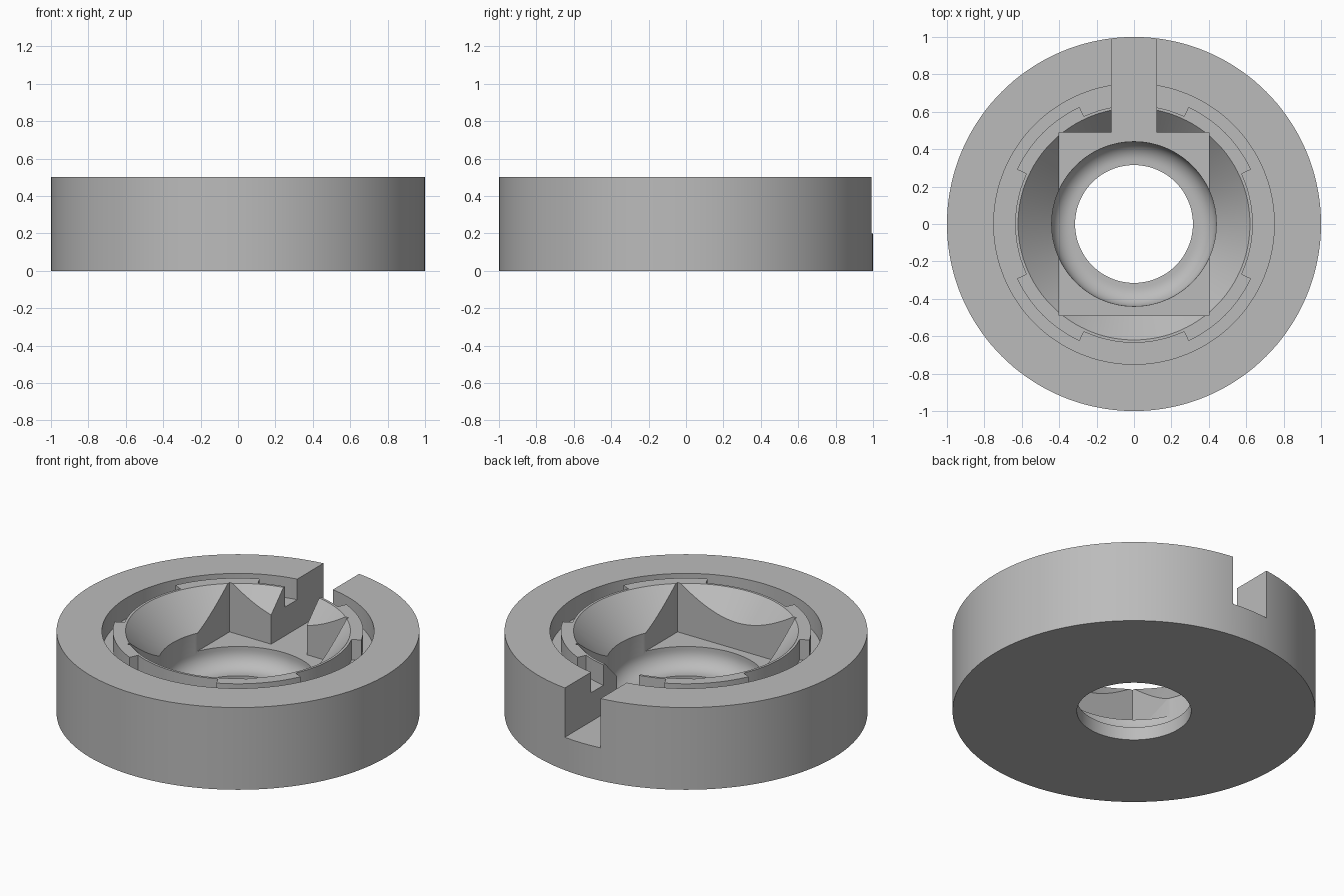
import bpy, bmesh, math
from math import sin, cos, radians

SEGMENTS = 144
TOP, GROOVE_Z, FLOOR_Z = 0.5, 0.375, 0.2

if "Cube" in bpy.data.objects:
    bpy.data.objects.remove(bpy.data.objects["Cube"], do_unlink=True)

grey = bpy.data.materials.new("plain_grey")
grey.use_nodes = True
grey.diffuse_color = (0.5, 0.5, 0.5, 1)
grey.node_tree.nodes["Principled BSDF"].inputs["Base Color"].default_value = (0.5, 0.5, 0.5, 1)


def finish(name, bm):
    bmesh.ops.recalc_face_normals(bm, faces=bm.faces)
    mesh = bpy.data.meshes.new(name)
    bm.to_mesh(mesh)
    bm.free()
    obj = bpy.data.objects.new(name, mesh)
    mesh.materials.append(grey)
    bpy.context.collection.objects.link(obj)
    return obj


def revolve(name, profile, start=0, sweep=360):
    """Turn a closed (radius, height) profile about z; partial sweeps get end caps."""
    bm = bmesh.new()
    steps = round(SEGMENTS * sweep / 360)
    full = sweep == 360
    rings = []
    for i in range(steps if full else steps + 1):
        a = radians(start + sweep * i / steps)
        rings.append([bm.verts.new((r * cos(a), r * sin(a), z)) for r, z in profile])
    n = len(profile)
    for i in range(steps):
        p, q = rings[i], rings[(i + 1) % len(rings)]
        for j in range(n):
            k = (j + 1) % n
            bm.faces.new((p[j], q[j], q[k], p[k]))
    if not full:
        bm.faces.new(rings[0])
        bm.faces.new(rings[-1])
    return finish(name, bm)


def prism(name, outline, z0, z1):
    bm = bmesh.new()
    face = bm.faces.new([bm.verts.new((x, y, z0)) for x, y in outline])
    top = bmesh.ops.extrude_face_region(bm, geom=[face])["geom"]
    verts = [v for v in top if isinstance(v, bmesh.types.BMVert)]
    bmesh.ops.translate(bm, verts=verts, vec=(0, 0, z1 - z0))
    return finish(name, bm)


def smooth(obj):
    bpy.ops.object.select_all(action="DESELECT")
    obj.select_set(True)
    bpy.context.view_layer.objects.active = obj
    bpy.ops.object.shade_smooth_by_angle(angle=radians(25))


# Round body: outer wall, ring groove, conical bowl, filleted well, through hole
fillet = 0.1
well = [(0.34 + fillet * cos(a), 0.18 - fillet * sin(a))
        for a in (radians(90 * i / 10) for i in range(11))]
body = revolve("body", [
    (1, 0), (1, TOP), (0.75, TOP), (0.75, GROOVE_Z), (0.635, GROOVE_Z),
    (0.635, TOP), (0.62, TOP), (0.44, 0.31)] + well + [(0.315, 0.08), (0.315, 0)])

# Rectangular pocket with a slot running out through the back
half = [(0.4, -0.49), (0.4, 0.49), (0.12, 0.49), (0.12, 1.2)]
cutter = prism("pocket_cutter", half + [(-x, y) for x, y in reversed(half)], FLOOR_Z, 0.8)
cut = body.modifiers.new("pocket", "BOOLEAN")
cut.operation = "DIFFERENCE"
cut.solver = "EXACT"
cut.object = cutter
bpy.ops.object.select_all(action="DESELECT")
bpy.context.view_layer.objects.active = body
body.select_set(True)
bpy.ops.object.modifier_apply(modifier=cut.name)
bpy.data.objects.remove(cutter, do_unlink=True)
smooth(body)

# Four lugs standing in the groove against the inner ring
for i, side in enumerate(("back_left", "back_right", "front_right", "front_left")):
    lug = revolve("lug_" + side, [
        (0.635, GROOVE_Z), (0.69, GROOVE_Z), (0.69, TOP), (0.635, TOP)],
        start=25 + 90 * i, sweep=40)
    smooth(lug)
